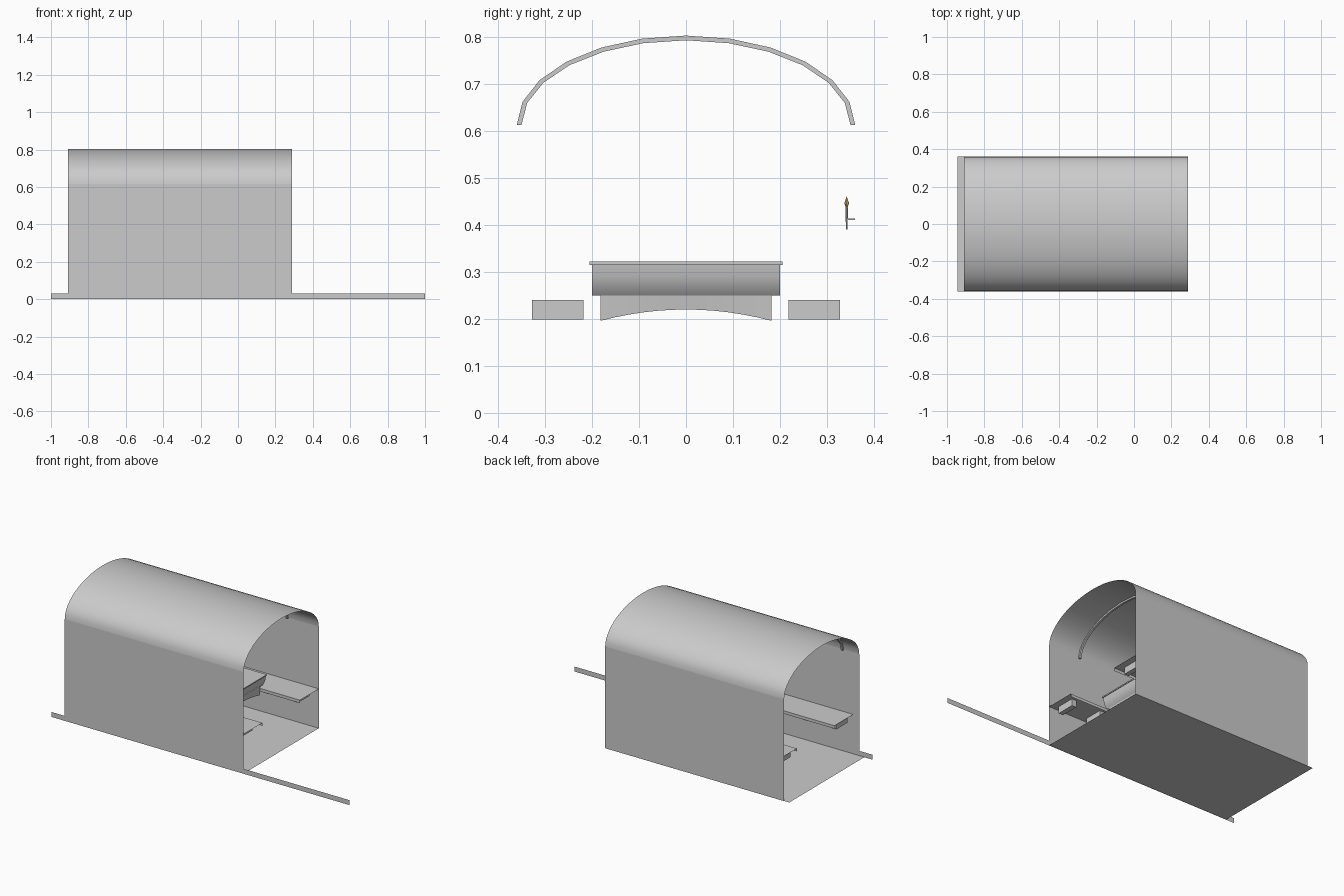
import bpy, bmesh, math
from mathutils import Vector

if "Cube" in bpy.data.objects:
    bpy.data.objects.remove(bpy.data.objects["Cube"])


def make(name, verts, faces, smooth=False):
    me = bpy.data.meshes.new(name)
    me.from_pydata([Vector(v) for v in verts], [], faces)
    ob = bpy.data.objects.new(name, me)
    bpy.context.collection.objects.link(ob)
    if smooth:
        for p in me.polygons:
            p.use_smooth = True
    return ob


def sheet(name, path, axis, a, b, smooth=False):
    """Sweep an open 2D path (other coordinates) from a to b along x or y."""
    n = len(path)
    at = (lambda p, t: (t, p[0], p[1])) if axis == 'x' else (lambda p, t: (p[0], t, p[1]))
    verts = [at(p, a) for p in path] + [at(p, b) for p in path]
    return make(name, verts, [(i, i + 1, n + i + 1, n + i) for i in range(n - 1)], smooth)


def box(name, x0, x1, y0, y1, z0, z1):
    v = [(x, y, z) for x in (x0, x1) for y in (y0, y1) for z in (z0, z1)]
    return make(name, v, [(0, 1, 3, 2), (4, 6, 7, 5), (0, 4, 5, 1),
                          (2, 3, 7, 6), (0, 2, 6, 4), (1, 5, 7, 3)])


def arc(ry, rz, zc, n=12):
    return [(ry * math.sin(t), zc + rz * math.cos(t))
            for t in (math.pi * (i / n - 0.5) for i in range(n + 1))]


X0, X1, W = -0.91, 0.29, 0.36

# open ended shell: vault, side walls, floor and long ground strip
sheet("vault_roof", arc(W, 0.187, 0.617, 24), 'x', X0, X1, True)
for s, side in ((-1, "front"), (1, "back")):
    sheet(side + "_wall", [(s * W, 0), (s * W, 0.617)], 'x', X0, X1)
sheet("floor", [(-W, 0.001), (W, 0.001)], 'x', -0.945, X1)
sheet("ground_strip", [(-W, 0), (-W, 0.03)], 'x', -1, 1)

# square ribs under the vault
for k, x in enumerate((-0.80, 0.08)):
    outer, inner = arc(0.36, 0.19, 0.613), arc(0.35, 0.18, 0.613)
    n = len(outer)
    rings = [(x + dx, p[0], p[1]) for i in range(n)
             for dx, p in ((-.006, outer[i]), (.006, outer[i]), (.006, inner[i]), (-.006, inner[i]))]
    faces = [(4*i + j, 4*i + (j+1) % 4, 4*i + 4 + (j+1) % 4, 4*i + 4 + j)
             for i in range(n - 1) for j in range(4)]
    make(f"roof_rib_{k}", rings, faces + [(3, 2, 1, 0), tuple(range(4*n - 4, 4*n))])

# side benches with a lip and hanging brackets
for s, side in ((-1, "front"), (1, "back")):
    sheet(side + "_bench", [(s * W, 0.24), (s * 0.18, 0.24), (s * 0.18, 0.222)], 'x', -0.87, X1)
    y0, y1 = sorted((s * 0.218, s * 0.328))
    for k, x in enumerate((-0.84, -0.65, 0.04, 0.235)):
        box(f"{side}_bench_bracket_{k}", x - 0.015, x + 0.015, y0, y1, 0.199, 0.24)

# cross table: thin top, curved upper panel, arched apron
box("table_top", -0.10, 0.05, -0.205, 0.205, 0.315, 0.322)
sheet("table_panel", [(0.046, 0.316), (0.043, 0.29), (0.034, 0.265), (0.022, 0.25)],
      'y', -0.2, 0.2, True)
ys = [-0.182 + 0.364 * i / 12 for i in range(13)]
av = [(0.022, y, 0.25) for y in ys] + \
     [(0.018, y, 0.22 - 0.024 * (y / 0.182) ** 2) for y in ys]
make("table_apron", av, [(i, i + 1, 14 + i, 13 + i) for i in range(12)], True)


# small wall torch
def cone(name, z0, z1, r0, r1, x, y, color=None):
    bpy.ops.mesh.primitive_cone_add(vertices=8, radius1=r0, radius2=r1, depth=z1 - z0,
                                    location=(x, y, (z0 + z1) / 2))
    ob = bpy.context.object
    ob.name = name
    if color:
        m = bpy.data.materials.new(name)
        m.diffuse_color = color
        m.use_nodes = True
        m.node_tree.nodes["Principled BSDF"].inputs["Base Color"].default_value = m.diffuse_color
        ob.data.materials.append(m)
    return ob


tx, ty = -0.36, 0.342
cone("torch_handle", 0.39, 0.437, 0.0015, 0.003, tx, ty)
orange = (0.8, 0.45, 0.12, 1)
cone("torch_flame_base", 0.437, 0.446, 0.002, 0.005, tx, ty, orange)
cone("torch_flame_tip", 0.446, 0.461, 0.005, 0.0, tx, ty, orange)
box("torch_bracket", tx - 0.002, tx + 0.002, ty, W, 0.41, 0.414)
